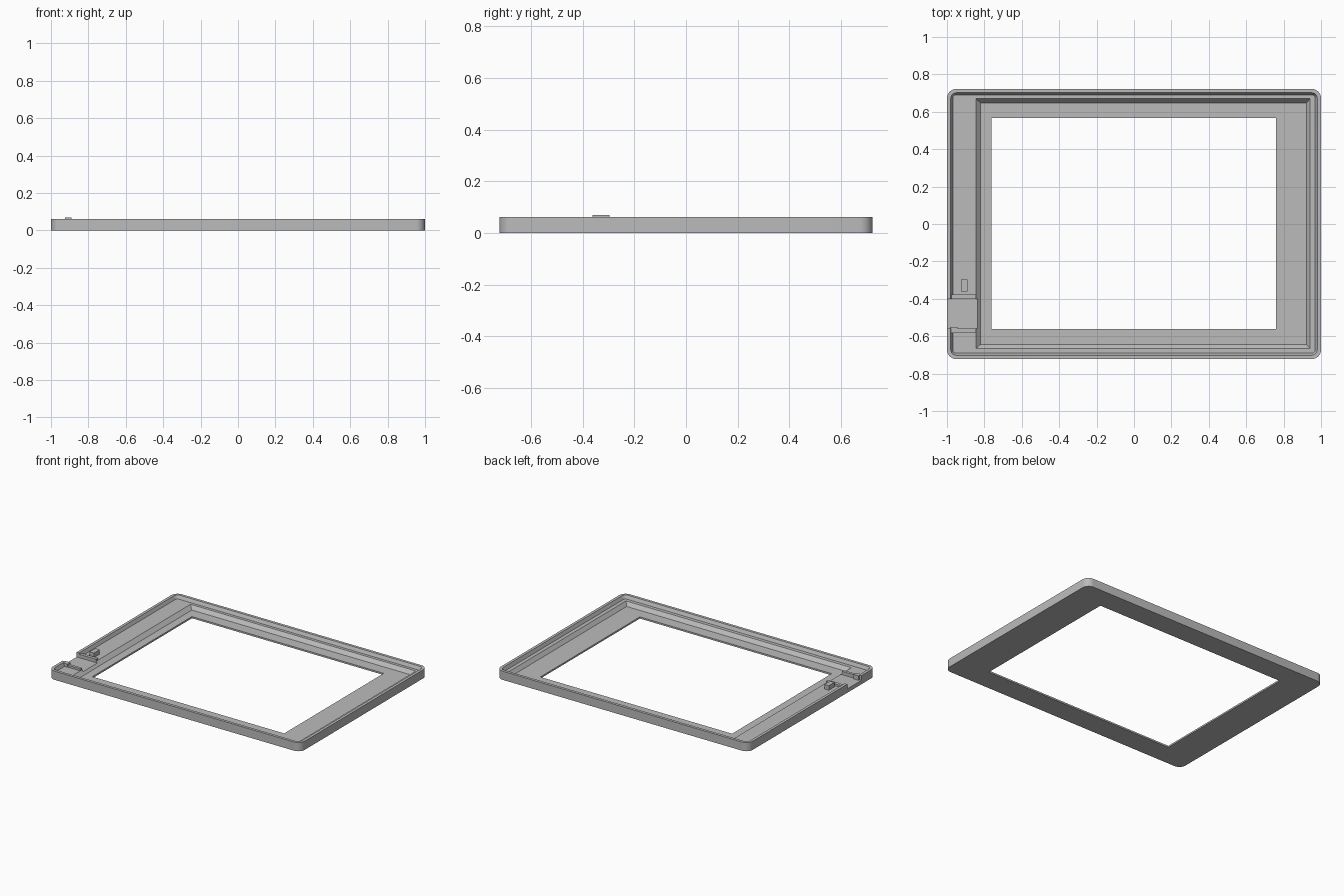
import bpy, bmesh, math
from mathutils import Vector

if "Cube" in bpy.data.objects:
    bpy.data.objects.remove(bpy.data.objects["Cube"])

grey = bpy.data.materials.new("plain_grey")
grey.use_nodes = True
COLOUR = (0.5, 0.5, 0.5, 1)
grey.diffuse_color = COLOUR
grey.node_tree.nodes["Principled BSDF"].inputs["Base Color"].default_value = COLOUR

HEIGHT, LEDGE, FLOOR, NOTCH = 0.062, 0.038, 0.012, 0.028
STEPS = 8


def make_object(name, bm):
    bmesh.ops.recalc_face_normals(bm, faces=bm.faces)
    mesh = bpy.data.meshes.new(name)
    bm.to_mesh(mesh)
    bm.free()
    mesh.materials.append(grey)
    obj = bpy.data.objects.new(name, mesh)
    bpy.context.collection.objects.link(obj)
    return obj


def ring(bm, x0, x1, y0, y1, radius, z):
    """Closed loop of vertices around a rounded rectangle."""
    corners = [(x1, y1, -1, -1), (x0, y1, 1, -1), (x0, y0, 1, 1), (x1, y0, -1, 1)]
    verts = []
    for q, (x, y, sx, sy) in enumerate(corners):
        for i in range(STEPS + 1):
            a = math.pi / 2 * (q + i / STEPS)
            verts.append(bm.verts.new((x + radius * (sx + math.cos(a)),
                                       y + radius * (sy + math.sin(a)), z)))
    return verts


def inset_ring(bm, inset, z):
    return ring(bm, -1 + inset, 1 - inset, -0.722 + inset, 0.722 - inset, 0.05 - inset, z)


def box(name, x0, x1, y0, y1, z0, z1):
    bm = bmesh.new()
    bmesh.ops.create_cube(bm, size=1)
    size = Vector((x1 - x0, y1 - y0, z1 - z0))
    centre = Vector((x0 + x1, y0 + y1, z0 + z1)) / 2
    for v in bm.verts:
        v.co = Vector(a * b for a, b in zip(v.co, size)) + centre
    return make_object(name, bm)


# Bezel frame: stacked loops running from the outside, over the rim, to the window
bm = bmesh.new()
window = (-0.762, 0.76, -0.562, 0.566, 0)
loops = [
    inset_ring(bm, 0, 0),
    inset_ring(bm, 0, HEIGHT),
    inset_ring(bm, 0.02, HEIGHT),
    inset_ring(bm, 0.031, LEDGE),
    ring(bm, -0.846, 0.942, -0.666, 0.67, 0, LEDGE),
    ring(bm, -0.82, 0.922, -0.644, 0.648, 0, FLOOR),
    ring(bm, *window, FLOOR),
    ring(bm, *window, 0),
]
for a, b in zip(loops, loops[1:] + loops[:1]):
    for i in range(len(a)):
        j = (i + 1) % len(a)
        bm.faces.new((a[i], a[j], b[j], b[i]))
bmesh.ops.remove_doubles(bm, verts=bm.verts, dist=1e-5)
frame = make_object("bezel_frame", bm)

# Cable notch through the side wall
cutter = box("notch_cutter", -1.1, -0.8, -0.56, -0.4, NOTCH, 0.2)
cutter.hide_render = True
cut = frame.modifiers.new("notch", "BOOLEAN")
cut.operation = "DIFFERENCE"
cut.solver = "EXACT"
cut.object = cutter
bpy.context.view_layer.objects.active = frame
frame.select_set(True)
bpy.ops.object.modifier_apply(modifier=cut.name)
bpy.data.objects.remove(cutter)
bpy.ops.object.shade_smooth_by_angle(angle=math.radians(25))

# Ribs, clip and post beside the notch
box("notch_back_rib", -0.985, -0.846, -0.4, -0.376, 0.02, 0.052)
box("notch_front_rib", -0.985, -0.846, -0.58, -0.56, 0.02, 0.052)
box("notch_clip", -0.985, -0.945, -0.582, -0.55, 0.02, 0.06)
box("locating_post", -0.926, -0.89, -0.362, -0.296, 0.02, 0.07)
